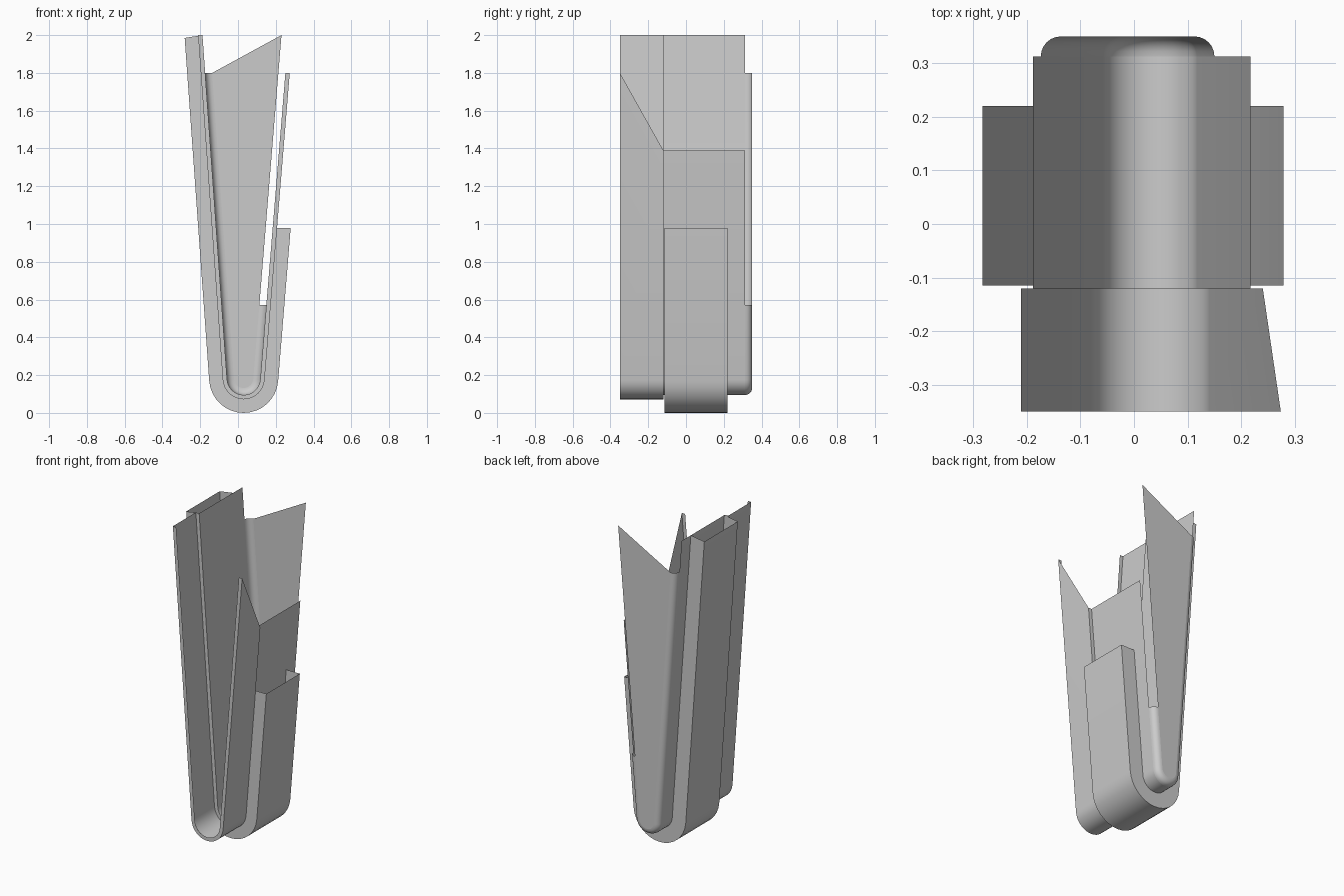
import bpy, bmesh
from math import sin, cos, pi, atan

if "Cube" in bpy.data.objects:
    bpy.data.objects.remove(bpy.data.objects["Cube"])

CX, CZ = 0.03, 0.183                   # centre of the rounded bottom
A, B = atan(0.0715), atan(0.082)       # outward tilt of left / right legs
R_IN, R_BAND, R_CLIP = 0.088, 0.111, 0.183
SEG = 16


def u_profile(r, y, z_left, z_right):
    """U-shaped section: tilted left leg, round bottom, tilted right leg."""
    pts = []
    for i in range(SEG + 1):
        t = pi + A + (pi - A - B) * i / SEG
        pts.append((CX + r * cos(t), y, CZ + r * sin(t)))
    l, q = pts[0], pts[-1]
    left = (l[0] - (z_left - l[2]) * 0.0715, y, z_left)
    right = (q[0] + (z_right - q[2]) * 0.082, y, z_right)
    return [left] + pts + [right]


def loft(bm, rows):
    """Skin a series of U sections (r, y, z_left, z_right)."""
    loops = [[bm.verts.new(p) for p in u_profile(*row)] for row in rows]
    for a, b in zip(loops, loops[1:]):
        for i in range(len(a) - 1):
            bm.faces.new((a[i], a[i + 1], b[i + 1], b[i]))


def finish(bm, name):
    bmesh.ops.recalc_face_normals(bm, faces=bm.faces[:])
    me = bpy.data.meshes.new(name)
    bm.to_mesh(me)
    bm.free()
    ob = bpy.data.objects.new(name, me)
    bpy.context.collection.objects.link(ob)
    bpy.ops.object.select_all(action='DESELECT')
    ob.select_set(True)
    bpy.context.view_layer.objects.active = ob
    bpy.ops.object.shade_smooth_by_angle(angle=pi / 6)


# raised front band with lip, slanted top on the right leg
bm = bmesh.new()
loft(bm, [(R_IN, -0.35, 2.0, 1.8), (R_BAND, -0.35, 2.0, 1.8),
          (R_BAND, -0.12, 2.0, 1.39), (R_IN, -0.12, 2.0, 1.39)])
finish(bm, "front_band")

# main sleeve with rounded rear edge
F = 0.037
Y0 = 0.35 - F
bm = bmesh.new()
loft(bm, [(R_IN, -0.12, 2.0, 1.39), (R_IN, Y0, 2.0, 1.39)])
loft(bm, [(R_IN - F * (1 - cos(t)), Y0 + F * sin(t), 1.8, 0.57)
          for t in (pi / 2 * i / 6 for i in range(7))])
finish(bm, "sleeve")

# flat back wall with sloping top
bm = bmesh.new()
bm.faces.new([bm.verts.new(p) for p in u_profile(R_IN - F, 0.35, 1.8, 2.0)])
finish(bm, "back_wall")

# outer clip: open-topped channel wrapped around the sleeve
bm = bmesh.new()
loft(bm, [(R_IN, -0.115, 2.0, 0.98), (R_CLIP, -0.115, 1.985, 0.98),
          (R_CLIP, 0.22, 1.985, 0.98), (R_IN, 0.22, 2.0, 0.98)])
finish(bm, "outer_clip")
